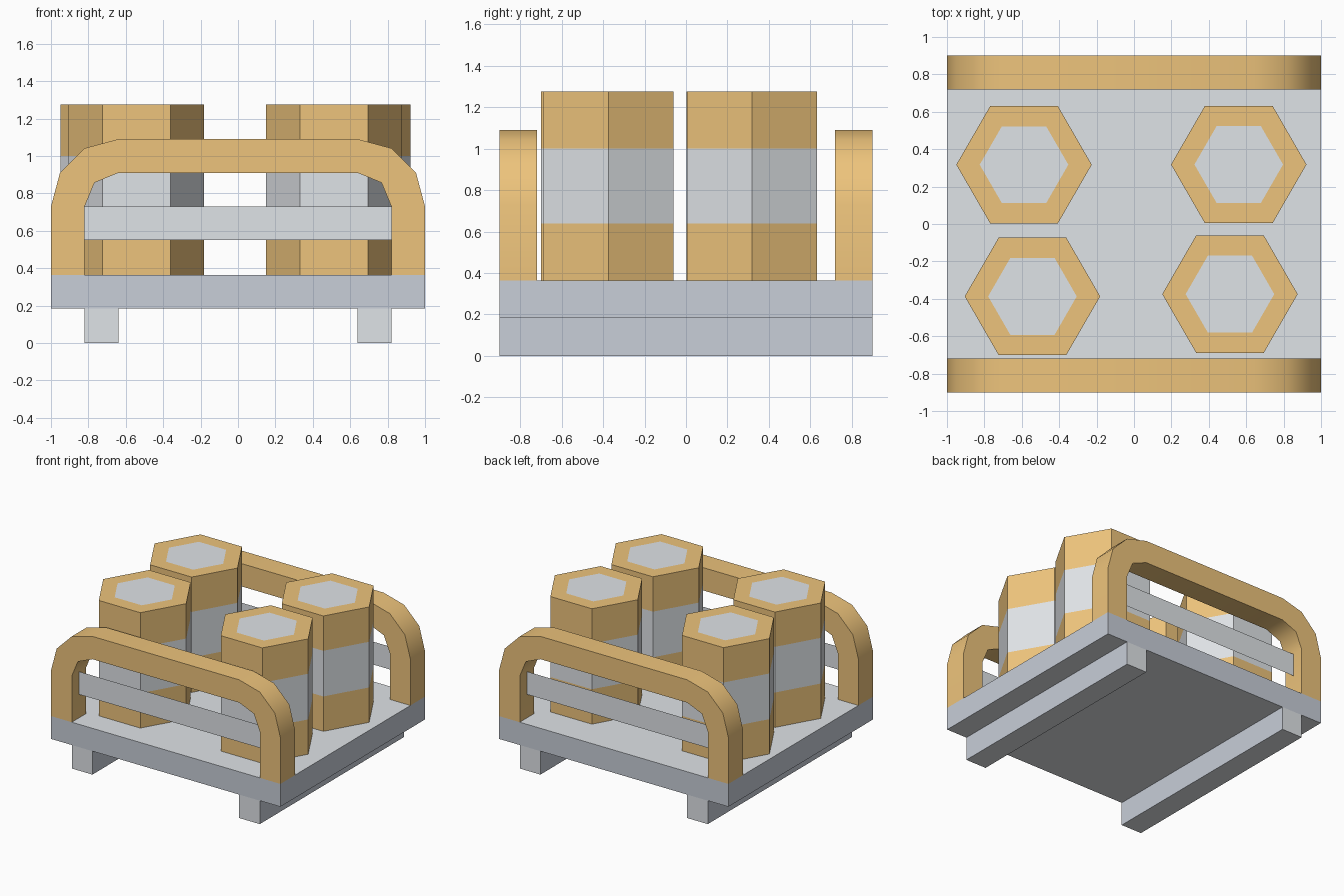
import bpy, bmesh, math

if "Cube" in bpy.data.objects:
    bpy.data.objects.remove(bpy.data.objects["Cube"])


def material(name, rgb):
    m = bpy.data.materials.new(name)
    m.diffuse_color = (*rgb, 1)
    m.use_nodes = True
    m.node_tree.nodes["Principled BSDF"].inputs["Base Color"].default_value = m.diffuse_color
    return m


GOLD = material("gold", (0.85, 0.55, 0.20))
LIGHT = material("light_grey", (0.74, 0.77, 0.80))
DARK = material("dark_grey", (0.58, 0.62, 0.69))


def add_object(name, bm, mats):
    bmesh.ops.recalc_face_normals(bm, faces=bm.faces[:])
    me = bpy.data.meshes.new(name)
    bm.to_mesh(me)
    bm.free()
    for m in mats:
        me.materials.append(m)
    ob = bpy.data.objects.new(name, me)
    bpy.context.collection.objects.link(ob)
    return ob


def box(name, lo, hi, dark_axes):
    """Light grey box whose sides facing the given axes are dark grey."""
    bm = bmesh.new()
    bmesh.ops.create_cube(bm, size=1)
    for v in bm.verts:
        v.co = [(a + b) / 2 + c * (b - a) for a, b, c in zip(lo, hi, v.co)]
    bm.normal_update()
    for f in bm.faces:
        f.material_index = int(any(abs(f.normal[a]) > 0.9 for a in dark_axes))
    return add_object(name, bm, [LIGHT, DARK])


def arc(radius, steps):
    """Left shoulder of the hoop, from the post up to the top bar."""
    return [(-0.64 - radius * math.cos(i * math.pi / 2 / steps),
             0.73 + radius * math.sin(i * math.pi / 2 / steps)) for i in range(steps + 1)]


def hoop(name, y0, y1):
    outer = [(-1.0, 0.365)] + arc(0.36, 3)
    inner = [(-0.82, 0.365)] + arc(0.18, 2)
    outer += [(-x, z) for x, z in reversed(outer)]
    inner += [(-x, z) for x, z in reversed(inner)]
    bm = bmesh.new()
    face = bm.faces.new([bm.verts.new((x, y0, z)) for x, z in outer + inner[::-1]])
    new = bmesh.ops.extrude_face_region(bm, geom=[face], use_keep_orig=True)["geom"]
    bmesh.ops.translate(bm, vec=(0, y1 - y0, 0),
                        verts=[g for g in new if isinstance(g, bmesh.types.BMVert)])
    ob = add_object(name, bm, [GOLD])
    bpy.ops.object.select_all(action='DESELECT')
    ob.select_set(True)
    bpy.context.view_layer.objects.active = ob
    bpy.ops.object.shade_smooth_by_angle(angle=math.radians(50))


def rail(name, y):
    bm = bmesh.new()
    bm.faces.new([bm.verts.new((x, y, z)) for x, z in
                  ((-0.82, 0.55), (0.82, 0.55), (0.82, 0.73), (-0.82, 0.73))])
    add_object(name, bm, [LIGHT])


def canister(name, cx, cy):
    """Hexagonal canister with a grey band and a flush grey lid panel."""
    bm = bmesh.new()
    rings = []
    for r, z in ((0.362, 0.365), (0.362, 0.64), (0.362, 1.0), (0.362, 1.275), (0.237, 1.275)):
        rings.append([bm.verts.new((cx + r * math.cos(k * math.pi / 3),
                                    cy + r * math.sin(k * math.pi / 3), z)) for k in range(6)])
    for i, (a, b) in enumerate(zip(rings, rings[1:])):
        for k in range(6):
            n = (k + 1) % 6
            bm.faces.new((a[k], a[n], b[n], b[k])).material_index = int(i == 1)
    bm.faces.new(rings[-1]).material_index = 1
    bm.faces.new(rings[0][::-1])
    add_object(name, bm, [GOLD, LIGHT])


# Pallet deck and skids
box("deck", (-1, -0.9, 0.185), (1, 0.9, 0.365), (0, 1))
box("left_skid", (-0.82, -0.9, 0), (-0.64, 0.9, 0.185), (0,))
box("right_skid", (0.64, -0.9, 0), (0.82, 0.9, 0.185), (0,))

# End hoops with a thin cross rail in the middle of each
for side, s in (("front", -1), ("back", 1)):
    hoop(side + "_hoop", s * 0.9, s * 0.72)
    rail(side + "_rail", s * 0.81)

# Canisters, slightly irregularly placed
for name, x, y in (("back_left", -0.588, 0.317), ("back_right", 0.56, 0.318),
                   ("front_left", -0.543, -0.387), ("front_right", 0.513, -0.375)):
    canister(name + "_canister", x, y)
